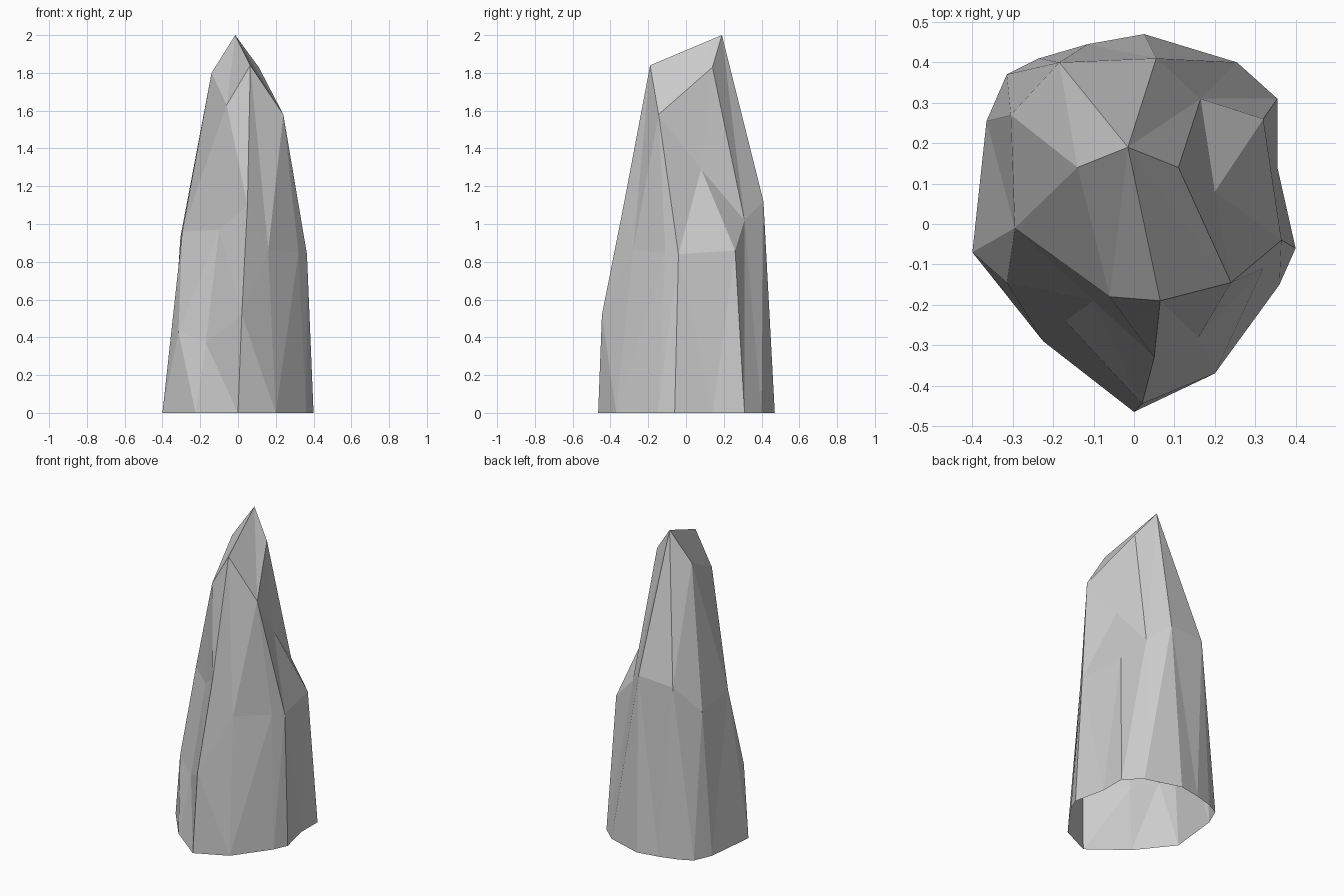
import bpy, bmesh

if "Cube" in bpy.data.objects:
    bpy.data.objects.remove(bpy.data.objects["Cube"])

bm = bmesh.new()


def points(coords):
    return [bm.verts.new(c) for c in coords]


def bridge(upper, lower, steps):
    """Zip two rows with triangles; each step advances the U(pper) or L(ower) row."""
    i = j = 0
    for s in steps:
        a, b = upper[i % len(upper)], lower[j % len(lower)]
        if s == "U":
            i += 1
            c = upper[i % len(upper)]
        else:
            j += 1
            c = lower[j % len(lower)]
        bm.faces.new((a, b, c))


# Slanted tip outline, anticlockwise from the front (index 4 is the peak)
tip = points([(.065, -.19, 1.84), (.24, -.145, 1.58), (.20, .08, 1.29),
              (.11, .14, 1.83), (-.015, .19, 2.0), (-.14, .14, 1.80),
              (-.06, -.18, 1.63)])

# Shoulder outline
shoulder = points([(.05, -.33, 1.10), (.16, -.28, .86), (.32, -.11, .85),
                   (.365, -.04, .84), (.32, .26, .86), (.165, .31, 1.02),
                   (.055, .41, 1.12), (-.185, .40, 1.10), (-.305, .27, .93),
                   (-.295, -.01, .96), (-.10, -.19, .97)])

# Lower chips on the front left
chips = points([(-.315, -.145, .43), (-.17, -.24, .37), (.02, -.445, .52)])

# Open foot outline
foot = points([(x, y, 0) for x, y in (
    (0, -.465), (.20, -.37), (.36, -.15), (.40, -.06), (.355, .14),
    (.355, .31), (.255, .40), (.025, .47), (-.115, .445), (-.235, .41),
    (-.315, .37), (-.365, .255), (-.40, -.07), (-.225, -.29))])

# Tip facets fan out from the peak
peak = tip[4]
for a, b in ((5, 6), (6, 0), (0, 1), (1, 3)):
    bm.faces.new((peak, tip[a], tip[b]))
bm.faces.new((tip[1], tip[2], tip[3]))

# Side facets: tip to shoulder, front-left chips, then down to the foot
bridge(tip, shoulder, "LULLULLUULLULLULLU")
bridge([shoulder[9], shoulder[10], shoulder[0], shoulder[1]], chips, "ULLUU")
waist = [chips[2]] + shoulder[1:10] + chips[:2]
bridge(waist, foot, "LUULULLULULULLULLULULULULU")

bmesh.ops.recalc_face_normals(bm, faces=bm.faces)
mesh = bpy.data.meshes.new("rock_spire")
bm.to_mesh(mesh)
bm.free()
rock = bpy.data.objects.new("rock_spire", mesh)
bpy.context.collection.objects.link(rock)
